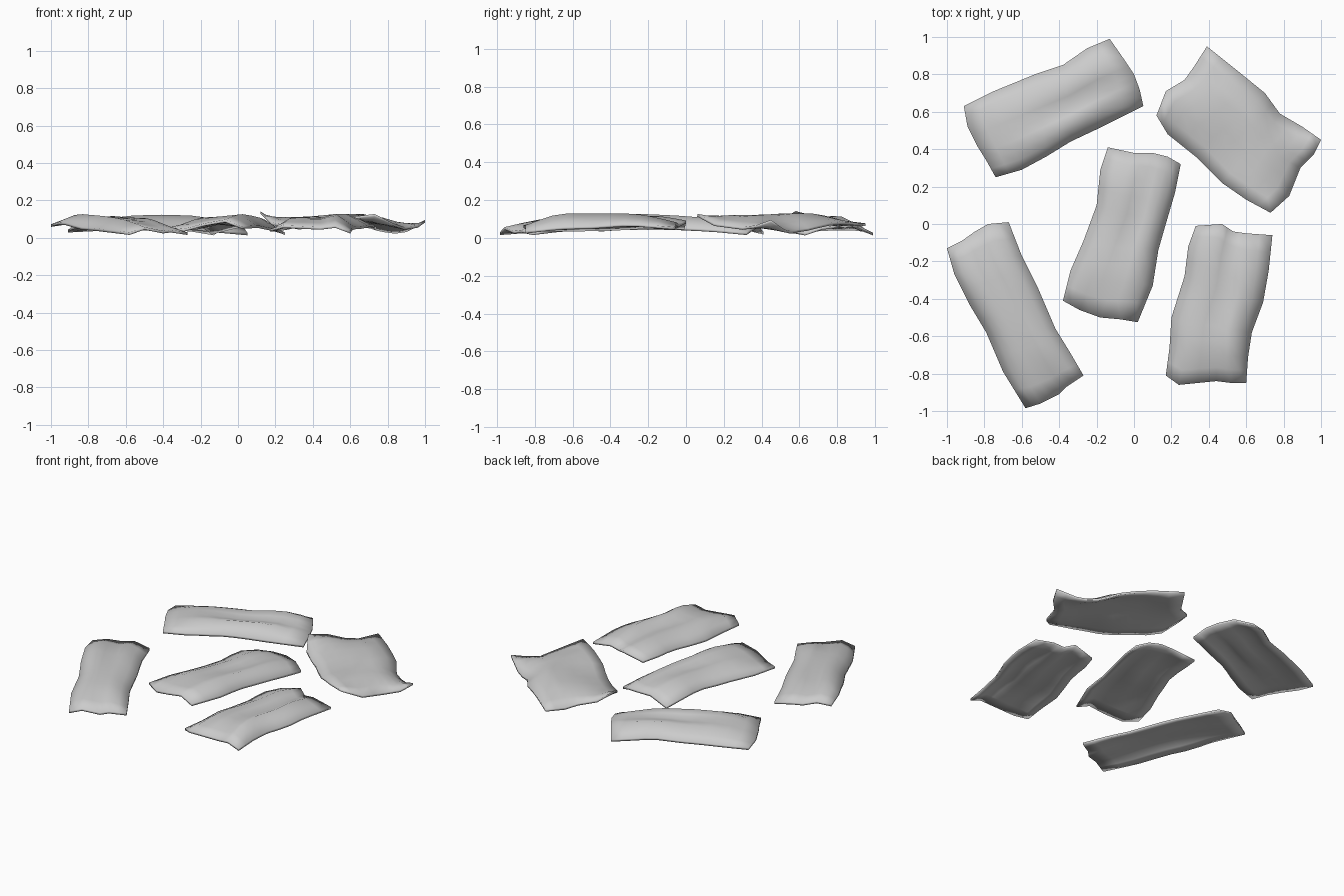
import bpy, bmesh
from mathutils import Vector


def sample(pts, t):
    """Piecewise linear sampling of an evenly spaced list."""
    f = t * (len(pts) - 1)
    i = min(int(f), len(pts) - 2)
    return pts[i] + (pts[i + 1] - pts[i]) * (f - i)


def vecs(pts):
    return [Vector(p) for p in pts]


def strip(name, side_a, side_b, start, end, heights, nu=10, nv=8):
    """Crumpled slab: Coons patch between four edges, heights[along][across]."""
    a, b, s, e = map(vecs, (side_a, side_b, start, end))
    bm = bmesh.new()
    top, low = [], []
    for i in range(nu + 1):
        u = i / nu
        row_t, row_l = [], []
        for j in range(nv + 1):
            v = j / nv
            p = (sample(a, u) * (1 - v) + sample(b, u) * v
                 + sample(s, v) * (1 - u) + sample(e, v) * u
                 - a[0] * (1 - u) * (1 - v) - a[-1] * u * (1 - v)
                 - b[0] * (1 - u) * v - b[-1] * u * v)
            h = sample([sample(r, v) for r in heights], u)
            edge = min(i, j, nu - i, nv - j)
            t = (0.007, 0.014, 0.018)[min(edge, 2)]
            row_t.append(bm.verts.new((p.x, p.y, h + t)))
            row_l.append(bm.verts.new((p.x, p.y, h - t)))
        top.append(row_t)
        low.append(row_l)
    for i in range(nu):
        for j in range(nv):
            bm.faces.new((top[i][j], top[i + 1][j], top[i + 1][j + 1], top[i][j + 1]))
            bm.faces.new((low[i][j], low[i][j + 1], low[i + 1][j + 1], low[i + 1][j]))
    # rim walls
    ring = ([(i, 0) for i in range(nu)] + [(nu, j) for j in range(nv)]
            + [(i, nv) for i in range(nu, 0, -1)] + [(0, j) for j in range(nv, 0, -1)])
    for (i, j), (k, m) in zip(ring, ring[1:] + ring[:1]):
        bm.faces.new((top[i][j], low[i][j], low[k][m], top[k][m]))
    bmesh.ops.recalc_face_normals(bm, faces=bm.faces)
    for f in bm.faces:
        f.smooth = True
    me = bpy.data.meshes.new(name)
    bm.to_mesh(me)
    bm.free()
    ob = bpy.data.objects.new(name, me)
    bpy.context.collection.objects.link(ob)


# back left strip
strip("back_left_strip",
      [(-.91, .63), (-.75, .71), (-.53, .80), (-.38, .85), (-.25, .94), (-.13, .99)],
      [(-.74, .25), (-.60, .29), (-.47, .36), (-.34, .44), (-.17, .52), (.05, .63)],
      [(-.91, .63), (-.89, .52), (-.84, .42), (-.79, .34), (-.74, .25)],
      [(-.13, .99), (-.06, .89), (0, .80), (.03, .72), (.05, .63)],
      [(.035, .05, .06, .06, .05), (.045, .09, .095, .10, .06), (.045, .09, .075, .105, .06),
       (.045, .10, .075, .10, .045), (.02, .07, .06, .05, .02)])

# back right strip
strip("back_right_strip",
      [(.39, .95), (.54, .83), (.70, .70), (.78, .59), (.90, .52), (1, .45)],
      [(.12, .58), (.18, .48), (.33, .36), (.47, .22), (.60, .13), (.73, .06)],
      [(.39, .95), (.32, .84), (.27, .77), (.17, .71), (.12, .58)],
      [(1, .45), (.96, .37), (.89, .30), (.83, .15), (.73, .06)],
      [(.07, .06, .075, .10, .135), (.08, .11, .10, .09, .06), (.045, .11, .11, .08, .065),
       (.025, .07, .10, .11, .10), (.088, .06, .05, .07, .12)])

# centre strip
strip("centre_strip",
      [(-.14, .41), (-.18, .29), (-.20, .10), (-.27, -.09), (-.34, -.25), (-.38, -.41)],
      [(.25, .32), (.22, .17), (.17, 0), (.13, -.14), (.10, -.33), (.02, -.525)],
      [(-.14, .41), (0, .38), (.10, .38), (.18, .36), (.25, .32)],
      [(-.38, -.41), (-.29, -.46), (-.18, -.50), (-.07, -.51), (.02, -.525)],
      [(.025, .06, .06, .05, .022), (.06, .10, .08, .085, .04), (.05, .09, .08, .10, .05),
       (.05, .09, .10, .11, .06), (.05, .04, .07, .09, .055)])

# front left strip
strip("front_left_strip",
      [(-1, -.13), (-.96, -.27), (-.88, -.43), (-.79, -.58), (-.70, -.79), (-.58, -.985)],
      [(-.67, .01), (-.60, -.17), (-.51, -.35), (-.42, -.56), (-.34, -.69), (-.27, -.81)],
      [(-1, -.13), (-.92, -.09), (-.85, -.04), (-.78, 0), (-.67, .01)],
      [(-.58, -.985), (-.50, -.96), (-.40, -.91), (-.36, -.87), (-.27, -.81)],
      [(.065, .08, .065, .07, .045), (.08, .11, .085, .10, .06), (.05, .10, .09, .09, .05),
       (.04, .085, .08, .085, .04), (.022, .05, .03, .035, .022)])

# front right strip
strip("front_right_strip",
      [(.33, -.01), (.29, -.12), (.27, -.28), (.20, -.50), (.19, -.66), (.17, -.81)],
      [(.74, -.06), (.72, -.25), (.69, -.42), (.63, -.58), (.61, -.71), (.60, -.85)],
      [(.33, -.01), (.47, 0), (.53, -.04), (.60, -.05), (.74, -.06)],
      [(.17, -.81), (.24, -.86), (.44, -.84), (.52, -.85), (.60, -.85)],
      [(.05, .085, .065, .075, .05), (.06, .10, .075, .11, .07), (.045, .09, .08, .11, .055),
       (.04, .09, .09, .11, .05), (.04, .06, .05, .06, .03)])
